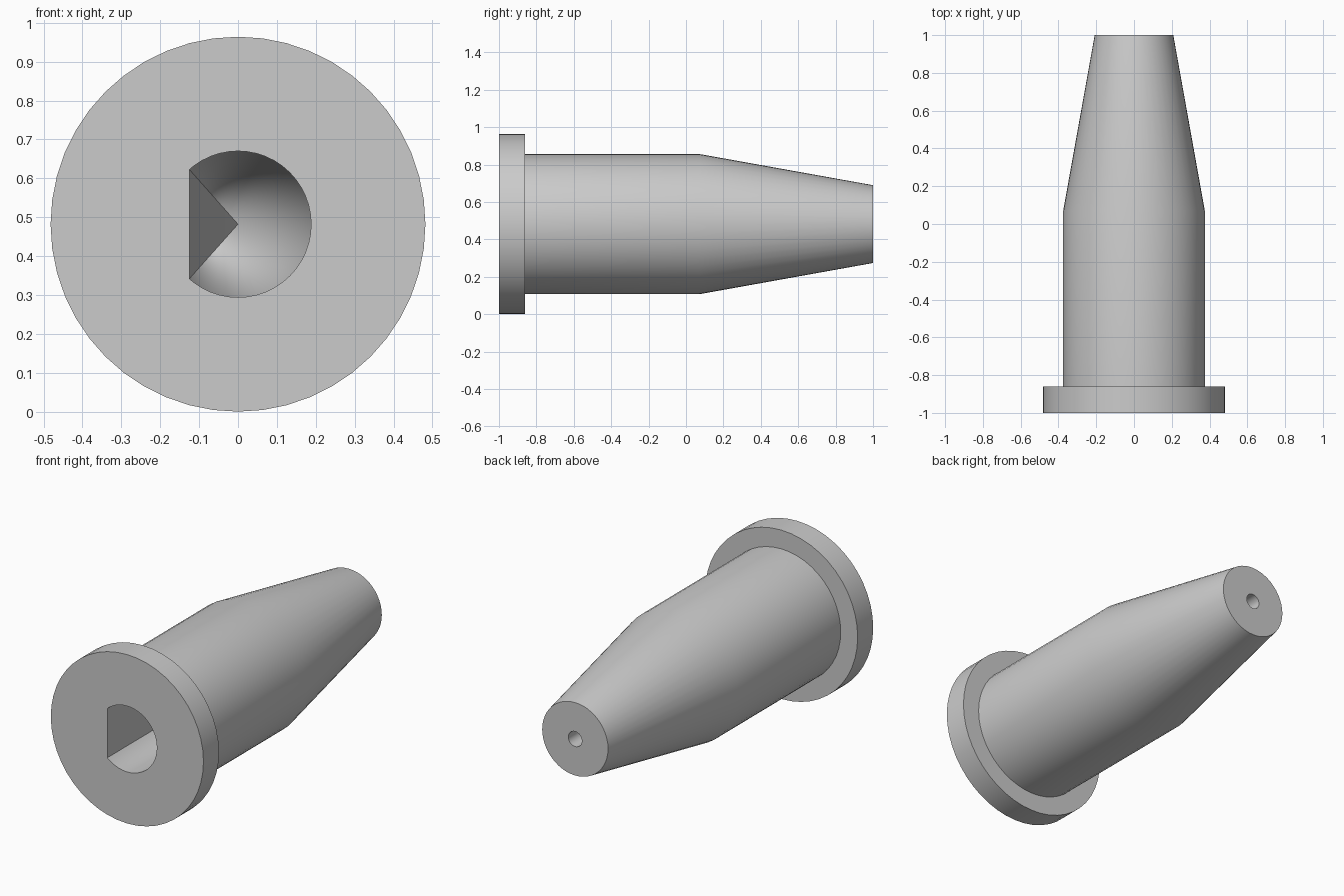
import bpy, bmesh, math

cube = bpy.data.objects.get("Cube")
if cube:
    bpy.data.objects.remove(cube, do_unlink=True)

SEGMENTS = 48
AXIS_Z = 0.482
BORE = 0.188
FLAT = 0.125

grey = bpy.data.materials.new("plain_grey")
grey.use_nodes = True
colour = (0.6, 0.6, 0.6, 1)
grey.diffuse_color = colour
grey.node_tree.nodes["Principled BSDF"].inputs["Base Color"].default_value = colour

bm = bmesh.new()


def ring(y, radius, d_shaped=False):
    """Ring of vertices around the long axis, optionally with a flat on -x."""
    verts = []
    corner = math.acos(-FLAT / BORE)
    step = math.tau / SEGMENTS
    snap = math.ceil(corner / step)
    for i in range(SEGMENTS):
        a, r = i * step, radius
        if d_shaped:
            if i == snap:
                a = corner
            elif i == SEGMENTS - snap:
                a = -corner
            if math.cos(a) < 0:
                r = min(r, -FLAT / math.cos(a))
        verts.append(bm.verts.new((r * math.cos(a), y, AXIS_Z + r * math.sin(a))))
    return verts


# Socket floor, socket mouth, flange, straight barrel, tapered nose, pilot hole
rings = [ring(0.07, BORE, True), ring(-1, BORE, True)]
rings += [ring(y, r) for y, r in (
    (-1, 0.482), (-0.86, 0.482), (-0.86, 0.375), (0.07, 0.375),
    (1, 0.208), (1, 0.043), (0.86, 0.043))]
for a, b in zip(rings, rings[1:]):
    for i in range(SEGMENTS):
        j = (i + 1) % SEGMENTS
        bm.faces.new((a[i], a[j], b[j], b[i]))

# Socket narrows to a point; the pilot hole has a flat floor
tip = bm.verts.new((0, 0.78, AXIS_Z))
for i in range(SEGMENTS):
    bm.faces.new((tip, rings[0][(i + 1) % SEGMENTS], rings[0][i]))
bm.faces.new(rings[-1])
bmesh.ops.recalc_face_normals(bm, faces=bm.faces)

mesh = bpy.data.meshes.new("flanged_sleeve")
bm.to_mesh(mesh)
bm.free()
mesh.materials.append(grey)
sleeve = bpy.data.objects.new("flanged_sleeve", mesh)
bpy.context.collection.objects.link(sleeve)

bpy.ops.object.select_all(action='DESELECT')
sleeve.select_set(True)
bpy.context.view_layer.objects.active = sleeve
bpy.ops.object.shade_smooth_by_angle(angle=math.radians(30))
